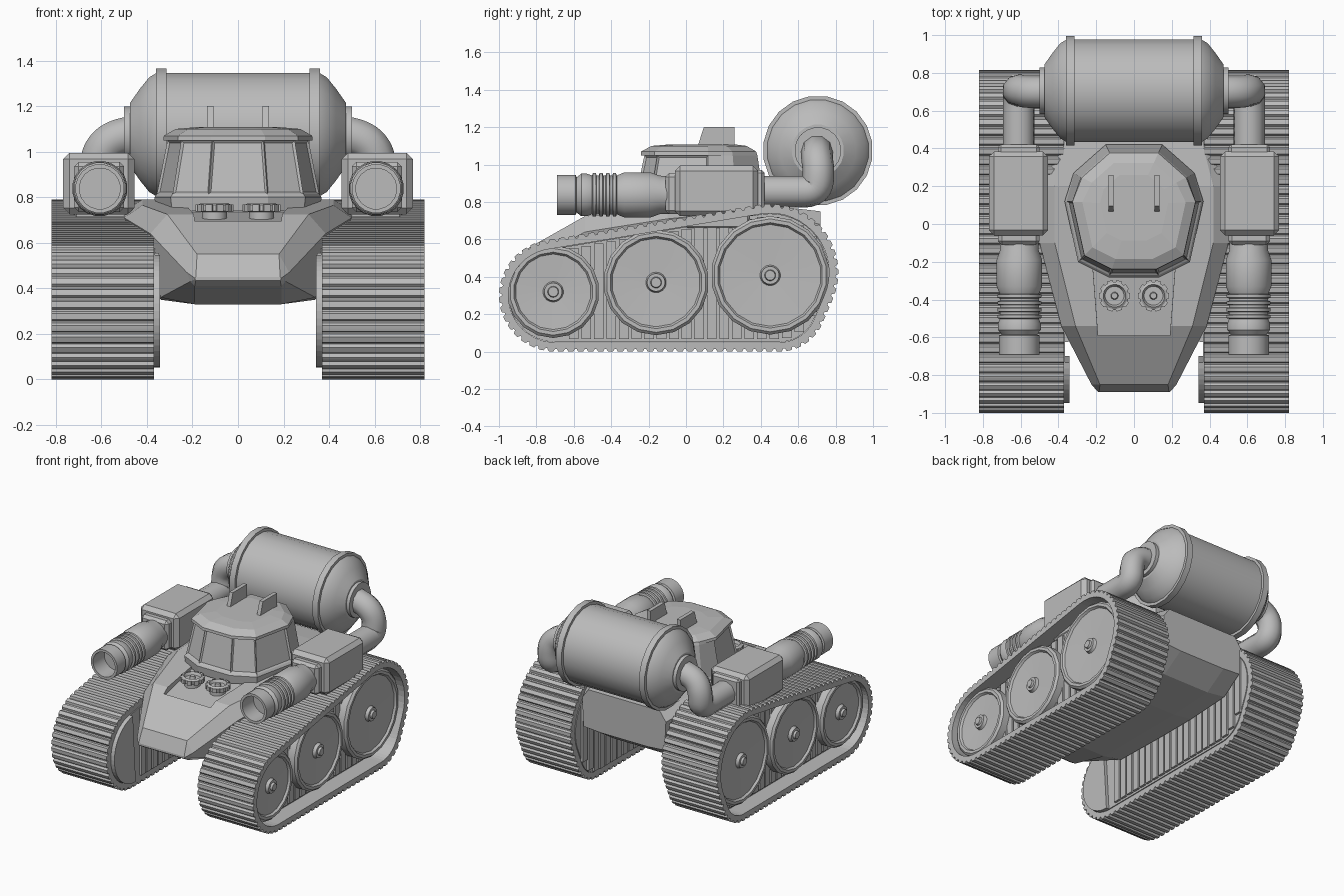
import bpy, bmesh, math
from mathutils import Vector, geometry

cube = bpy.data.objects.get("Cube")
if cube:
    bpy.data.objects.remove(cube)

grey = bpy.data.materials.new("plain grey")
grey.use_nodes = True
grey.diffuse_color = (0.5, 0.5, 0.5, 1)
grey.node_tree.nodes["Principled BSDF"].inputs["Base Color"].default_value = (0.5, 0.5, 0.5, 1)


def add_mirror(ob):
    ob.modifiers.new("Mirror", 'MIRROR').use_mirror_merge = False


def finish(name, bm, mirror=False, smooth=True):
    bmesh.ops.remove_doubles(bm, verts=bm.verts, dist=0.0002)
    bmesh.ops.recalc_face_normals(bm, faces=bm.faces)
    me = bpy.data.meshes.new(name)
    bm.to_mesh(me)
    bm.free()
    me.materials.append(grey)
    ob = bpy.data.objects.new(name, me)
    bpy.context.collection.objects.link(ob)
    if smooth:
        bpy.ops.object.select_all(action='DESELECT')
        ob.select_set(True)
        bpy.context.view_layer.objects.active = ob
        bpy.ops.object.shade_smooth_by_angle(angle=math.radians(32))
    if mirror:
        add_mirror(ob)
    return ob


def loft_mesh(bm, rings, closed=False):
    """Skin a list of equal-length point rings; cap the ends unless closed."""
    rows = [[bm.verts.new(p) for p in ring] for ring in rings]
    pairs = list(zip(rows, rows[1:]))
    if closed:
        pairs.append((rows[-1], rows[0]))
    for a, b in pairs:
        for i in range(len(a)):
            j = (i + 1) % len(a)
            bm.faces.new((a[i], a[j], b[j], b[i]))
    if not closed:
        bm.faces.new(rows[0])
        bm.faces.new(rows[-1])


def loft(name, rings, closed=False, mirror=False, smooth=False):
    bm = bmesh.new()
    loft_mesh(bm, rings, closed)
    return finish(name, bm, mirror, smooth)


def lathe(name, profile, axis, centre, sides=20, mirror=True):
    """Turn (position, radius) pairs round an axis through centre."""
    rings = []
    for along, r in profile:
        ring = []
        for i in range(sides):
            t = math.tau * (i + 0.5) / sides
            c, s = r * math.cos(t), r * math.sin(t)
            p = {'X': (along, c, s), 'Y': (c, along, s), 'Z': (c, s, along)}[axis]
            ring.append(Vector(p) + Vector(centre))
        rings.append(ring)
    return loft(name, rings, mirror=mirror, smooth=True)


def box_rings(x0, x1, y0, y1, z0, z1):
    return [[(x0, y, z0), (x1, y, z0), (x1, y, z1), (x0, y, z1)] for y in (y0, y1)]


def box(name, *dims, bevel):
    ob = loft(name, box_rings(*dims), mirror=True)
    mod = ob.modifiers.new("Bevel", 'BEVEL')
    mod.width, mod.segments = bevel, 1


# Track outline: hull of three circles, shrunk by d
def outline(d=0.0):
    pts = [Vector((y + (r - d) * math.cos(k * math.tau / 48),
                   z + (r - d) * math.sin(k * math.tau / 48)))
           for y, z, r in ((-0.7, 0.3, 0.3), (0.45, 0.425, 0.365), (0.5, 0.25, 0.25))
           for k in range(48)]
    return [pts[i] for i in geometry.convex_hull_2d(pts)]


def walk(poly, count):
    """Evenly spaced points along a closed outline, with outward normals."""
    segs = list(zip(poly, poly[1:] + poly[:1]))
    step = sum((b - a).length for a, b in segs) / count
    mid, out, travelled, n = Vector((-0.1, 0.35)), [], 0.0, 0
    for a, b in segs:
        length = (b - a).length
        while n < count and n * step < travelled + length:
            p = a.lerp(b, (n * step - travelled) / length)
            nrm = Vector((b.y - a.y, a.x - b.x)).normalized()
            out.append((p, nrm if nrm.dot(p - mid) > 0 else -nrm))
            n += 1
        travelled += length
    return out


# Ribbed track belt: each link is a wide raised lug and a narrow groove
outer, inner = [], []
for i, (p, n) in enumerate(walk(outline(), 84 * 6)):
    outer.append(p - n * (0.015 if i % 6 < 2 else 0.0))
    inner.append(p - n * 0.05)
loft("track_belt", [[(x, p.x, p.y) for p in loop] for x, loop in
                    ((0.37, outer), (0.82, outer), (0.82, inner), (0.37, inner))],
     closed=True, mirror=True)

# Core inside the track with upright ribs on both faces
core = outline(0.052)
loft("track_core", [[(x, p.x, p.y) for p in core] for x in (0.365, 0.7)], mirror=True)


def core_span(y):
    zs = [a.y + (b.y - a.y) * (y - a.x) / (b.x - a.x)
          for a, b in zip(core, core[1:] + core[:1]) if (a.x - y) * (b.x - y) < 0]
    return min(zs), max(zs)


bm = bmesh.new()
for k in range(20):
    y = -0.6 + k * 0.067
    low, high = core_span(y + 0.011)
    loft_mesh(bm, box_rings(0.348, 0.715, y - 0.026, y + 0.026, low + 0.015, high - 0.015))
finish("track_ribs", bm, mirror=True, smooth=False)

nose_pts = [Vector((min(p.x, -0.64), p.y)) for p in core if p.x < -0.55]
nose_pts.sort(key=lambda p: math.atan2(p.y - 0.3, p.x + 0.66) % math.tau)
loft("inner_front_plate", [[(x, p.x, p.y) for p in nose_pts] for x in (0.342, 0.38)],
     mirror=True)

# Road wheels
for label, y, z, r in (("front", -0.71, 0.32, 0.247), ("middle", -0.16, 0.37, 0.282),
                       ("rear", 0.45, 0.408, 0.317)):
    lathe(label + "_wheel", [(0.64, r - 0.01), (0.69, r - 0.01), (0.7, r), (0.765, r),
                             (0.78, r - 0.015), (0.78, r - 0.035), (0.765, r - 0.045),
                             (0.757, 0.055), (0.765, 0.05), (0.78, 0.048),
                             (0.78, 0.03), (0.795, 0.026), (0.795, 0)],
          'X', (0, y, z), 18)

# Hull: half sections of bottom, side, shoulder and deck points
sections = [
    (-0.89, (0.185, 0.435), (0.188, 0.44), (0.19, 0.445), (0.185, 0.45)),
    (-0.85, (0.19, 0.41), (0.21, 0.43), (0.225, 0.47), (0.18, 0.55)),
    (-0.54, (0.19, 0.33), (0.34, 0.36), (0.385, 0.64), (0.31, 0.725)),
    (-0.1, (0.19, 0.33), (0.34, 0.35), (0.5, 0.71), (0.42, 0.765)),
    (0.2, (0.19, 0.33), (0.34, 0.35), (0.5, 0.74), (0.42, 0.79)),
    (0.55, (0.19, 0.35), (0.34, 0.37), (0.4, 0.72), (0.33, 0.77)),
    (0.72, (0.19, 0.46), (0.33, 0.47), (0.34, 0.68), (0.29, 0.75)),
]
hull = loft("hull", [[(x, y, z) for x, z in half] + [(-x, y, z) for x, z in reversed(half)]
                     for y, *half in sections])

# Shallow recess in the front deck
cutter = loft("deck_recess_cutter",
              [[(-0.19, -0.59, front), (0.19, -0.59, front), (0.22, -0.2, back), (-0.22, -0.2, back)]
               for front, back in ((0.68, 0.735), (0.9, 0.9))])
cutter.hide_render = True
cutter.hide_viewport = True
cut = hull.modifiers.new("Recess", 'BOOLEAN')
cut.object, cut.operation, cut.solver = cutter, 'DIFFERENCE', 'EXACT'

# Hand valves in the recess
lathe("valve_wheel", [(0.68, 0.055), (0.735, 0.055), (0.74, 0.075), (0.765, 0.075), (0.775, 0.06),
                      (0.755, 0.05), (0.755, 0.02), (0.775, 0.016), (0.775, 0)],
      'Z', (0.103, -0.38, 0), 20)
bm = bmesh.new()
for k in range(10):
    t = math.tau * k / 10
    c, s = math.cos(t), math.sin(t)
    loft_mesh(bm, [[(0.103 + r * c - w * s, -0.38 + r * s + w * c, z)
                    for r, w in ((0.065, -0.017), (0.083, -0.015), (0.083, 0.015), (0.065, 0.017))]
                   for z in (0.738, 0.768)])
finish("valve_grips", bm, mirror=True, smooth=False)

# Cabin: tapered tiers, brow over the front half only, inset windows
half = [(0.13, -0.275), (0.29, -0.195), (0.36, 0.12), (0.32, 0.27), (0.15, 0.42)]
plan = half + [(-x, y) for x, y in reversed(half)]
tiers = ((0.74, 1.0, 1.0), (0.8, 1.02, 1.0), (0.815, 0.99, 0.99), (1.05, 0.86, 0.88),
         (1.05, 0.91, 0.88), (1.07, 0.905, 0.86), (1.1, 0.76, 0.7), (1.108, 0.5, 0.5))
cabin_rings = []
for z, front, back in tiers:
    scales = [front if y < 0.2 else back for x, y in plan]
    cabin_rings.append([(x * s, 0.1 + (y - 0.1) * s, z) for (x, y), s in zip(plan, scales)])
bm = bmesh.new()
loft_mesh(bm, cabin_rings)
bmesh.ops.recalc_face_normals(bm, faces=bm.faces)
panes = [f for f in bm.faces if 0.9 < f.calc_center_median().z < 0.96
         and f.calc_center_median().y < 0.0]
bmesh.ops.inset_individual(bm, faces=panes, thickness=0.014, depth=-0.01)
finish("cabin", bm, smooth=False)

# Roof fins
loft("roof_fin", [[(x, 0.06, 1.09), (x, 0.26, 1.09), (x, 0.26, 1.2), (x, 0.095, 1.2)]
                  for x in (0.108, 0.136)], mirror=True)

# Rear tank with end flanges, domed ends and pipe collars
tank_half = [(0.5, 0), (0.5, 0.125), (0.475, 0.125), (0.475, 0.14), (0.43, 0.205), (0.39, 0.255),
             (0.36, 0.273), (0.36, 0.294), (0.315, 0.294), (0.315, 0.274)]
lathe("tank", [(-x, r) for x, r in tank_half] + tank_half[::-1],
      'X', (0, 0.705, 1.075), 20, mirror=False)

# Pipes from the tank to the gun boxes
curve = bpy.data.curves.new("feed_pipe", 'CURVE')
curve.dimensions = '3D'
curve.bevel_depth, curve.bevel_resolution, curve.resolution_u = 0.085, 3, 5
path = [(0.46, 0.7, 1.075), (0.51, 0.7, 1.07), (0.58, 0.7, 1.035), (0.615, 0.71, 0.965),
        (0.61, 0.7, 0.855), (0.61, 0.56, 0.855), (0.61, 0.4, 0.855)]
spline = curve.splines.new('NURBS')
spline.points.add(len(path) - 1)
for pt, co in zip(spline.points, path):
    pt.co = (*co, 1)
spline.order_u, spline.use_endpoint_u = 3, True
curve.materials.append(grey)
pipe = bpy.data.objects.new("feed_pipe", curve)
bpy.context.collection.objects.link(pipe)
add_mirror(pipe)

# Gun boxes
box("gun_box", 0.455, 0.768, -0.06, 0.385, 0.725, 0.995, bevel=0.028)
box("gun_box_rear", 0.5, 0.72, 0.3, 0.42, 0.75, 0.97, bevel=0.015)
box("gun_box_front", 0.5, 0.72, -0.11, 0.0, 0.735, 0.955, bevel=0.02)
box("gun_mount", 0.44, 0.72, 0.0, 0.34, 0.66, 0.74, bevel=0.01)

# Barrels: swollen sleeve, cooling rings and hollow muzzle
rings = []
for k in range(4):
    y = -0.37 - k * 0.036
    rings += [(y, 0.105), (y - 0.004, 0.118), (y - 0.02, 0.118), (y - 0.024, 0.105)]
lathe("barrel", [(-0.05, 0.1), (-0.14, 0.104), (-0.19, 0.122), (-0.33, 0.122)] + rings +
      [(-0.53, 0.115), (-0.56, 0.115), (-0.585, 0.095), (-0.59, 0.108), (-0.69, 0.108),
       (-0.69, 0.09), (-0.56, 0.09), (-0.56, 0)], 'Y', (0.607, 0, 0.838), 20)
